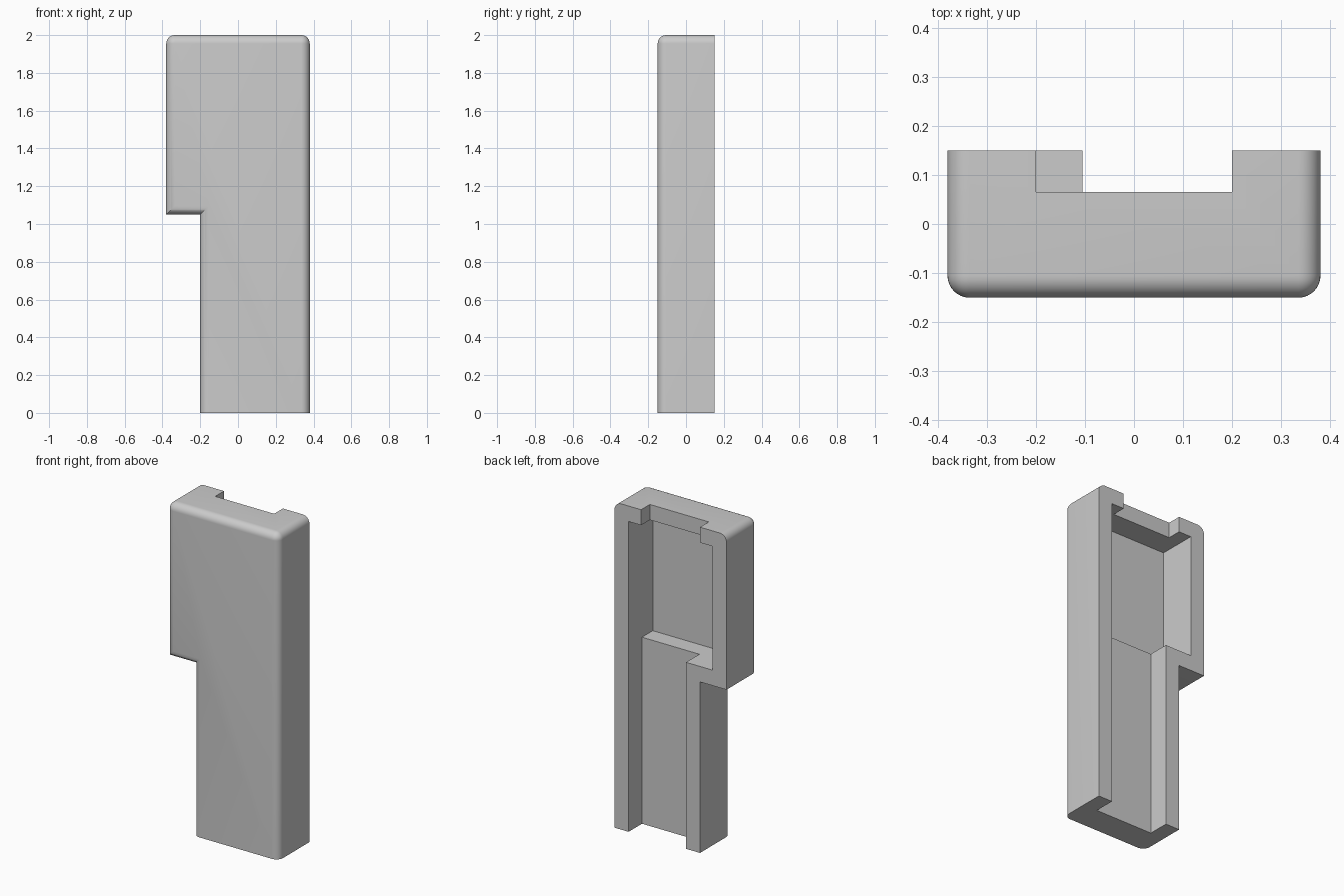
import bpy, bmesh
from math import sin, cos, pi

if "Cube" in bpy.data.objects:
    bpy.data.objects.remove(bpy.data.objects["Cube"], do_unlink=True)

W, H, D = 0.38, 2.0, 0.15      # half width, height, half depth
R = 0.045                      # fillet radius
STEP_X, STEP_Z = -0.2, 1.05    # where the shell narrows
WALL = 0.095
SEGS = 8

grey = bpy.data.materials.new("light grey")
grey.use_nodes = True
colour = (0.6, 0.6, 0.6, 1)
grey.diffuse_color = colour
grey.node_tree.nodes["Principled BSDF"].inputs["Base Color"].default_value = colour


def make_object(name, bm):
    bmesh.ops.recalc_face_normals(bm, faces=bm.faces[:])
    mesh = bpy.data.meshes.new(name)
    bm.to_mesh(mesh)
    bm.free()
    mesh.materials.append(grey)
    ob = bpy.data.objects.new(name, mesh)
    bpy.context.collection.objects.link(ob)
    return ob


def outline(inset):
    """Stepped outline with rounded top corners, shrunk everywhere but the base."""
    r = R - inset
    pts = [(STEP_X + inset, 0), (W - inset, 0)]
    for side, start in ((1, 0), (-1, pi / 2)):
        for i in range(SEGS + 1):
            a = start + i * pi / 2 / SEGS
            pts.append((side * (W - R) + r * cos(a), H - R + r * sin(a)))
    pts += [(-W + inset, STEP_Z + inset), (STEP_X + inset, STEP_Z + inset)]
    return pts


# Shell body: stacked outlines, the front ones following the fillet
layers = [(0, D)]
for i in range(SEGS + 1):
    a = i * pi / 2 / SEGS
    layers.append((R * (1 - cos(a)), -D + R * (1 - sin(a))))
bm = bmesh.new()
rings = [[bm.verts.new((x, y, z)) for x, z in outline(d)] for d, y in layers]
for lower, upper in zip(rings, rings[1:]):
    n = len(lower)
    for i in range(n):
        j = (i + 1) % n
        bm.faces.new((lower[i], lower[j], upper[j], upper[i]))
bm.faces.new(rings[0])
bm.faces.new(rings[-1])
bmesh.ops.remove_doubles(bm, verts=bm.verts[:], dist=0.0001)
shell = make_object("shell", bm)


def carve(name, x0, x1, y0, z0, z1):
    """Cut a box out of the back of the shell."""
    y1 = D + 0.1
    bm = bmesh.new()
    bmesh.ops.create_cube(bm, size=1)
    for v in bm.verts:
        v.co = (x1 if v.co.x > 0 else x0, y1 if v.co.y > 0 else y0,
                z1 if v.co.z > 0 else z0)
    cutter = make_object(name, bm)
    cutter.hide_render = True
    mod = shell.modifiers.new(name, "BOOLEAN")
    mod.operation = "DIFFERENCE"
    mod.solver = "EXACT"
    mod.object = cutter
    bpy.context.view_layer.objects.active = shell
    bpy.ops.object.modifier_apply(modifier=name)
    bpy.data.objects.remove(cutter, do_unlink=True)


inner = W - WALL
carve("upper_pocket", -inner, inner, -0.085, STEP_Z + WALL, H - WALL)
carve("lower_channel", STEP_X + WALL, inner, 0.02, -0.1, STEP_Z + WALL + 0.1)
carve("top_notch", -0.2, 0.2, 0.065, H - WALL - 0.05, H + 0.1)

# Smooth fillets, sharp corners
bpy.ops.object.select_all(action="DESELECT")
shell.select_set(True)
bpy.context.view_layer.objects.active = shell
bpy.ops.object.shade_smooth_by_angle(angle=pi / 6)
